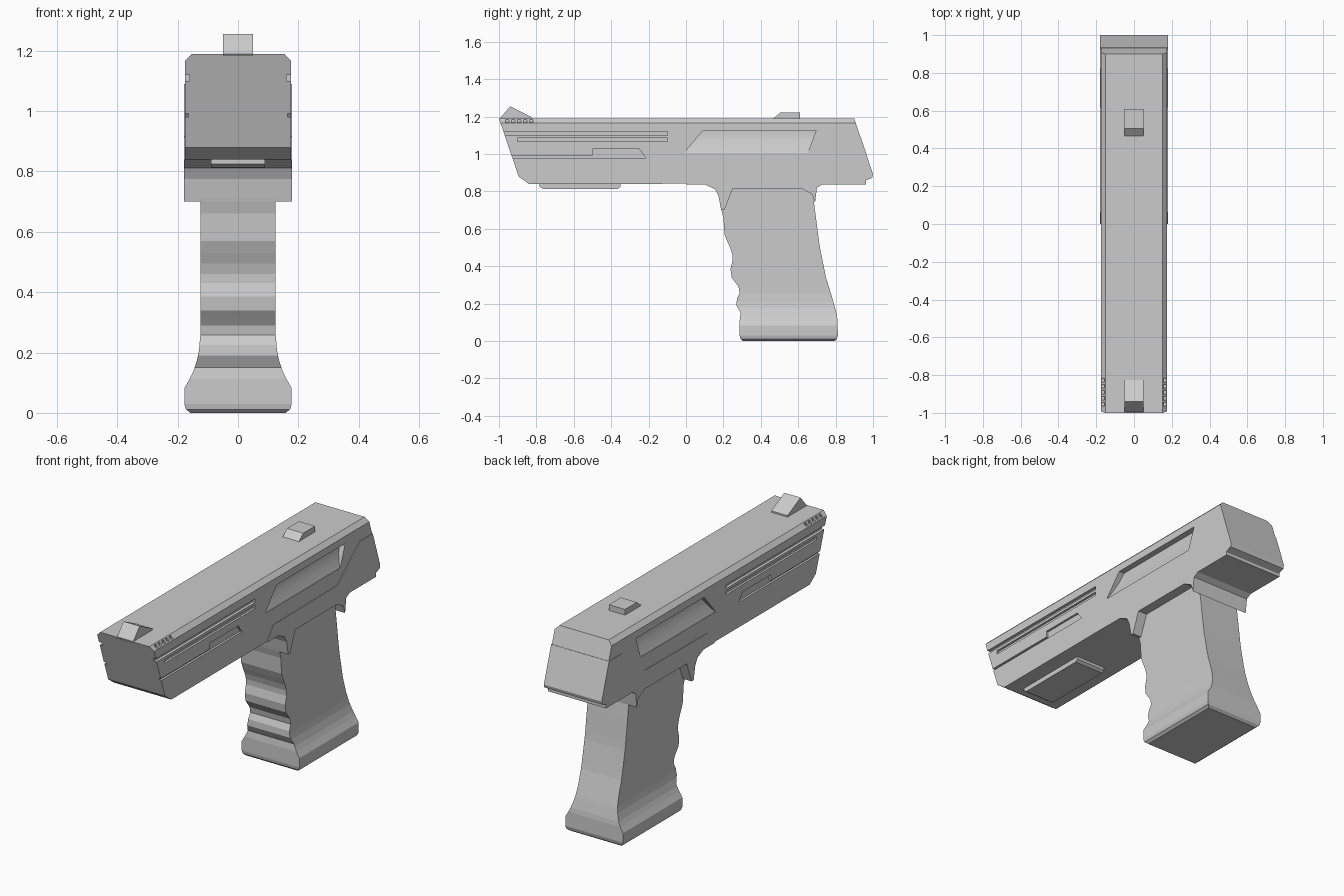
import bpy, bmesh, math


def loft(name, rings):
    """Skin a list of equal-length point rings and cap both ends."""
    bm = bmesh.new()
    rows = [[bm.verts.new(p) for p in r] for r in rings]
    n = len(rows[0])
    for a, b in zip(rows, rows[1:]):
        for i in range(n):
            j = (i + 1) % n
            bm.faces.new((a[i], a[j], b[j], b[i]))
    bm.faces.new(rows[0])
    bm.faces.new(rows[-1])
    bmesh.ops.recalc_face_normals(bm, faces=bm.faces)
    me = bpy.data.meshes.new(name)
    bm.to_mesh(me)
    bm.free()
    ob = bpy.data.objects.new(name, me)
    bpy.context.collection.objects.link(ob)
    return ob


def prism(name, profile, x0, x1):
    """Extrude a (y, z) side profile from x0 to x1."""
    return loft(name, [[(x, y, z) for y, z in profile] for x in (x0, x1)])


def rect(x0, x1, y0, y1, z):
    return [(x0, y0, z), (x1, y0, z), (x1, y1, z), (x0, y1, z)]


def cut(target, cutter):
    mod = target.modifiers.new("cut", 'BOOLEAN')
    mod.operation, mod.solver, mod.object = 'DIFFERENCE', 'EXACT', cutter
    bpy.context.view_layer.objects.active = target
    bpy.ops.object.modifier_apply(modifier=mod.name)
    bpy.data.objects.remove(cutter)


def interp(pts, z):
    """Linear lookup in (value, z) pairs sorted by falling z."""
    for (a, za), (b, zb) in zip(pts, pts[1:]):
        if z >= zb:
            return a + (b - a) * (za - z) / (za - zb)
    return pts[-1][0]


# Slide: side profile with bevelled top edges
W = 0.176
slide = prism("slide", [(-1, 1.19), (0.9, 1.19), (0.995, 0.9), (0.95, 0.843),
                        (-0.84, 0.84), (-0.895, 0.88)], -W, W)
bm = bmesh.new()
bm.from_mesh(slide.data)
top = [e for e in bm.edges if all(v.co.z > 1.18 for v in e.verts)
       and abs(e.verts[0].co.x - e.verts[1].co.x) < 0.01]
bmesh.ops.bevel(bm, geom=top, offset=0.024, segments=1, affect='EDGES')
bm.to_mesh(slide.data)
bm.free()

# Grooves and pockets on both sides of the slide
grooves = [
    ([(-1.1, 1.1), (-0.1, 1.1), (-0.1, 1.12), (-1.1, 1.12)], 0.016),
    ([(-0.9, 1.066), (-0.1, 1.066), (-0.1, 1.086), (-0.9, 1.086)], 0.012),
    ([(-1.1, 0.98), (-0.215, 0.98), (-0.25, 1.026), (-0.5, 1.026),
      (-0.5, 0.992), (-1.1, 0.992)], 0.012),
]
for s in (-1, 1):
    for profile, depth in grooves:
        cut(slide, prism("cutter", profile, s * (W - depth), s * 0.25))
    # scooped rear panel
    rings = []
    for i in range(9):
        t = i / 8
        d = 0.003 + 0.03 * math.sin(t * math.pi / 2)
        rings.append(rect(s * (W - d), s * 0.25, -0.01 + 0.1 * t,
                          0.65 + 0.045 * t, 1.005 + 0.12 * t))
    cut(slide, loft("cutter", rings))
    # row of small vents along the front top edge
    for i in range(5):
        y = -0.955 + 0.032 * i
        cut(slide, loft("cutter", [rect(s * 0.156, s * 0.25, y - 0.009, y + 0.009, z)
                                   for z in (1.17, 1.187)]))

# Frame shell: slightly proud of the slide, with tabs around the grip
prism("frame", [(0.0, 0.838), (0.06, 0.915), (0.62, 0.92), (0.82, 1.09),
                (0.935, 1.09), (1.0, 0.89), (0.995, 0.872), (0.962, 0.86),
                (0.962, 0.838), (0.73, 0.838), (0.7, 0.82), (0.69, 0.74),
                (0.675, 0.785), (0.62, 0.815), (0.25, 0.815), (0.205, 0.7),
                (0.188, 0.7), (0.174, 0.775), (0.155, 0.812), (0.1, 0.838)],
      -0.179, 0.179)

# Grip: rectangular rings with finger grooves in front and a flared base
front = [(0.17, 0.83), (0.174, 0.775), (0.186, 0.71), (0.2, 0.66), (0.206, 0.57),
         (0.222, 0.53), (0.238, 0.495), (0.248, 0.46), (0.249, 0.43), (0.238, 0.385),
         (0.244, 0.34), (0.265, 0.312), (0.281, 0.29), (0.287, 0.258), (0.272, 0.225),
         (0.27, 0.19), (0.292, 0.15), (0.287, 0.113), (0.287, 0.082), (0.287, 0.03),
         (0.291, 0.012), (0.305, 0.0)]
rear = [(0.67, 0.83), (0.678, 0.785), (0.7, 0.62), (0.715, 0.505), (0.747, 0.345),
        (0.79, 0.205), (0.81, 0.125), (0.812, 0.03), (0.807, 0.012), (0.793, 0.0)]
half = [(0.125, 0.83), (0.125, 0.258), (0.129, 0.21), (0.135, 0.178), (0.148, 0.138),
        (0.16, 0.113), (0.178, 0.082), (0.178, 0.03), (0.173, 0.012), (0.158, 0.0)]
rings = []
for z in sorted({z for _, z in front + half}):
    h = interp(half, z)
    rings.append(rect(-h, h, interp(front, z), interp(rear, z), z))
loft("grip", rings)

# Sights and underside rail
prism("front_sight", [(-1, 1.185), (-0.94, 1.255), (-0.825, 1.198), (-0.825, 1.185)],
      -0.05, 0.05)
prism("rear_sight", [(0.46, 1.185), (0.505, 1.222), (0.61, 1.222), (0.61, 1.185)],
      -0.05, 0.05)
prism("under_rail", [(-0.782, 0.85), (-0.782, 0.825), (-0.765, 0.814), (-0.365, 0.814),
                     (-0.35, 0.825), (-0.35, 0.85)], -0.09, 0.09)
